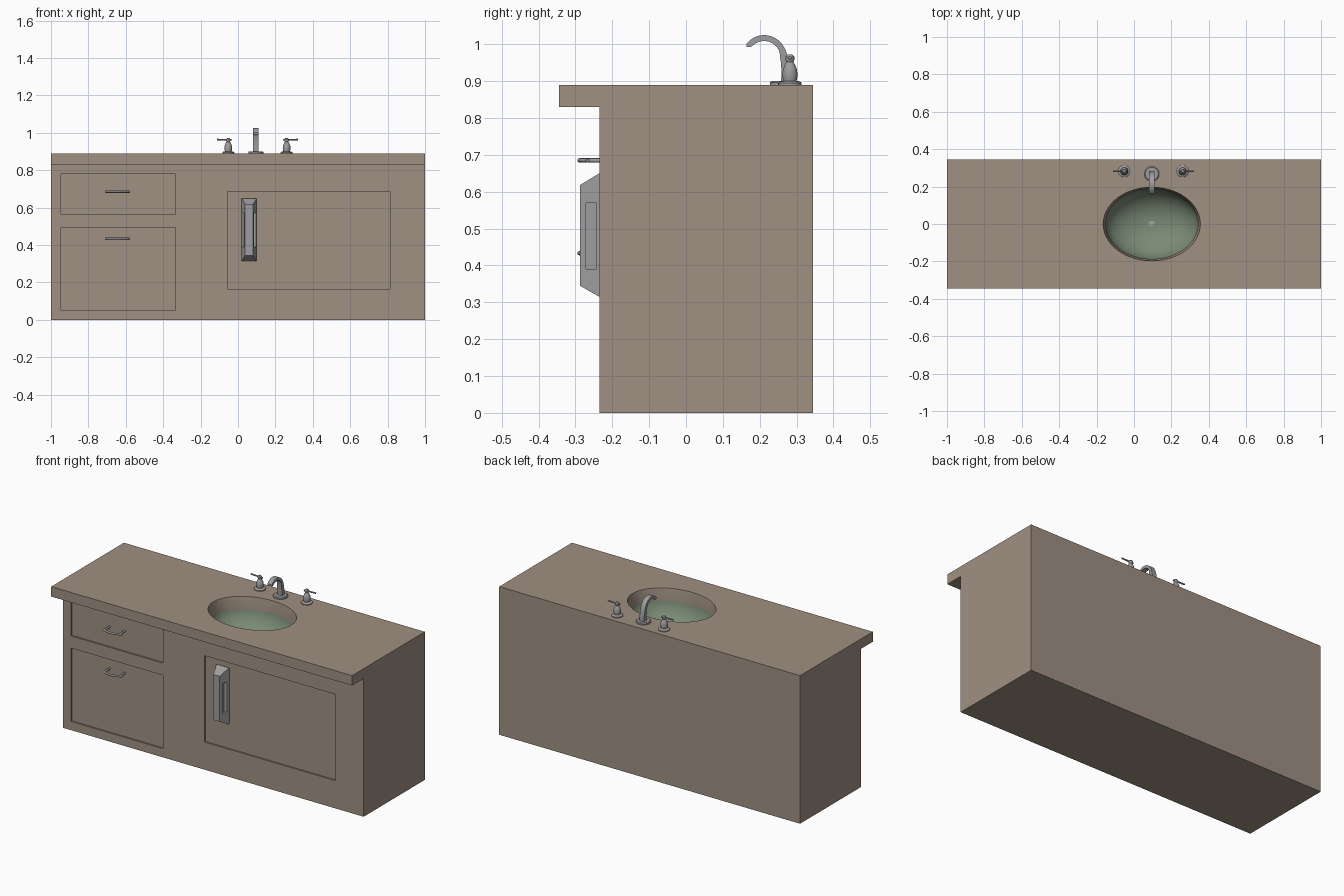
import bpy, bmesh, math
from mathutils import Vector

if "Cube" in bpy.data.objects:
    bpy.data.objects.remove(bpy.data.objects["Cube"], do_unlink=True)


def material(name, rgb):
    m = bpy.data.materials.new(name)
    m.use_nodes = True
    m.diffuse_color = (*rgb, 1)
    m.node_tree.nodes["Principled BSDF"].inputs["Base Color"].default_value = (*rgb, 1)
    return m


TAUPE = material("taupe cabinet", (0.35, 0.28, 0.225))
GREEN = material("sage basin", (0.195, 0.258, 0.18))
METAL = material("grey metal", (0.34, 0.34, 0.35))


def finish(name, bm, mat, smooth=False, normals=True):
    if normals:
        bmesh.ops.recalc_face_normals(bm, faces=bm.faces)
    me = bpy.data.meshes.new(name)
    bm.to_mesh(me)
    bm.free()
    ob = bpy.data.objects.new(name, me)
    bpy.context.collection.objects.link(ob)
    me.materials.append(mat)
    if smooth:
        bpy.ops.object.select_all(action="DESELECT")
        bpy.context.view_layer.objects.active = ob
        ob.select_set(True)
        bpy.ops.object.shade_smooth_by_angle(angle=math.radians(35))
    return ob


def prism(name, outline, x0, x1, mat, smooth=False):
    """Extrude a (y, z) outline from x0 to x1."""
    bm = bmesh.new()
    face = bm.faces.new([bm.verts.new((x0, y, z)) for y, z in outline])
    ext = bmesh.ops.extrude_face_region(bm, geom=[face])
    moved = [v for v in ext["geom"] if isinstance(v, bmesh.types.BMVert)]
    bmesh.ops.translate(bm, verts=moved, vec=(x1 - x0, 0, 0))
    return finish(name, bm, mat, smooth)


def lathe(name, profile, center, mat, scale=(1, 1), steps=32, closed=True):
    """Revolve (radius, z) points about a vertical axis, with elliptical scale."""
    bm = bmesh.new()
    rings = []
    for r, z in profile:
        ring = []
        for i in range(steps):
            a = math.tau * i / steps
            ring.append(bm.verts.new((center[0] + r * scale[0] * math.cos(a),
                                      center[1] + r * scale[1] * math.sin(a), z)))
        rings.append(ring)
    for low, high in zip(rings, rings[1:]):
        for i in range(steps):
            j = (i + 1) % steps
            bm.faces.new((low[i], low[j], high[j], high[i]))
    bm.faces.new(rings[0][::-1])
    if closed:
        bm.faces.new(rings[-1])
    return finish(name, bm, mat, True, closed)


def tube(name, points, radius, mat):
    """Round bar through a few points."""
    cu = bpy.data.curves.new(name, "CURVE")
    cu.dimensions = "3D"
    cu.bevel_depth = radius
    cu.bevel_resolution = 2
    cu.use_fill_caps = True
    sp = cu.splines.new("POLY")
    sp.points.add(len(points) - 1)
    for p, co in zip(sp.points, points):
        p.co = (*co, 1)
    ob = bpy.data.objects.new(name, cu)
    cu.materials.append(mat)
    bpy.context.collection.objects.link(ob)


def cut(ob, cutter):
    mod = ob.modifiers.new("cut", "BOOLEAN")
    mod.object = cutter
    mod.solver = "EXACT"
    bpy.context.view_layer.objects.active = ob
    bpy.ops.object.modifier_apply(modifier=mod.name)
    bpy.data.objects.remove(cutter, do_unlink=True)


# Cabinet body with overhanging counter
FRONT, BACK, TOP, UNDER = -0.235, 0.345, 0.89, 0.83
cabinet = prism("cabinet", [(FRONT, 0), (BACK, 0), (BACK, TOP), (-0.345, TOP),
                            (-0.345, UNDER), (FRONT, UNDER)], -1, 1, TAUPE)

# Shallow recessed drawer and door panels
RECESS = 0.01
for x0, x1, z0, z1 in [(-0.947, -0.335, 0.566, 0.78), (-0.947, -0.335, 0.052, 0.493),
                       (-0.057, 0.814, 0.166, 0.685)]:
    y0, y1 = FRONT - 0.02, FRONT + RECESS
    cut(cabinet, prism("panel_cutter", [(y0, z0), (y1, z0), (y1, z1), (y0, z1)], x0, x1, TAUPE))

# Elliptical opening and basin
SINK, OVAL = (0.095, 0), (0.26, 0.197)
cut(cabinet, lathe("sink_cutter", [(0.95, 0.6), (0.95, UNDER), (1.0, TOP), (1.0, 0.95)],
                   SINK, TAUPE, OVAL, 48))
bowl = [(0.06, 0.68)]
for i in range(1, 11):
    a = math.pi / 2 * i / 10
    bowl.append((0.06 + 0.9 * math.sin(a), 0.84 - 0.16 * math.cos(a)))
lathe("basin", bowl, SINK, GREEN, OVAL, 48, closed=False)
lathe("drain", [(0.017, 0.675), (0.017, 0.684), (0.012, 0.686)], SINK, METAL, steps=16)

# Faucet: base plate and arched flat spout
lathe("faucet_base", [(0.04, TOP), (0.04, 0.897), (0.035, 0.901)], (SINK[0], 0.268), METAL)
path = [(0.271, 0.895), (0.271, 0.93), (0.268, 0.955)]
for i in range(13):
    a = math.radians(5 + 135 * i / 12)
    path.append((0.212 + 0.053 * math.cos(a), 0.964 + 0.053 * math.sin(a)))
path.append((0.172, 0.993))
outer, inner = [], []
for i, p in enumerate(path):
    before, after = path[max(i - 1, 0)], path[min(i + 1, len(path) - 1)]
    t = Vector((after[0] - before[0], after[1] - before[1])).normalized()
    half = 0.013 - 0.005 * min(1, i / 5)
    outer.append((p[0] + t.y * half, p[1] - t.x * half))
    inner.append((p[0] - t.y * half, p[1] + t.x * half))
prism("faucet_spout", outer + inner[::-1], SINK[0] - 0.015, SINK[0] + 0.015, METAL, True)

# Tap handles with levers pointing outward
tap = [(0.032, TOP), (0.032, 0.895), (0.027, 0.899), (0.018, 0.901), (0.021, 0.915),
       (0.019, 0.932), (0.013, 0.947), (0.009, 0.952), (0.012, 0.958), (0.012, 0.966),
       (0.007, 0.972)]
for name, side in (("right", -1), ("left", 1)):
    x = SINK[0] + side * 0.155 if side > 0 else SINK[0] - 0.147
    if side > 0:
        x += 0.01
    lathe(name + "_tap", tap, (x, 0.282), METAL, steps=24)
    tube(name + "_tap_lever", [(x - side * 0.018, 0.282, 0.962), (x + side * 0.06, 0.282, 0.964)],
         0.0045, METAL)

# Drawer pulls: bowed bars on two posts
for name, z in (("upper", 0.685), ("lower", 0.433)):
    mid, bow = -0.645, []
    for i in range(11):
        s = -1 + 0.2 * i
        bow.append((mid + 0.064 * s, -0.289 + 0.022 * s * s, z))
    tube(name + "_drawer_pull", bow, 0.006, METAL)
    for side in (-1, 1):
        x = mid + side * 0.05
        tube(name + "_pull_post", [(x, FRONT + RECESS, z), (x, -0.275, z)], 0.006, METAL)

# Door handle: tapered block with a grip pocket in each side
bm = bmesh.new()
base = [bm.verts.new((x, FRONT + RECESS, z)) for x, z in
        ((0.02, 0.315), (0.1, 0.315), (0.1, 0.65), (0.02, 0.65))]
rim = [bm.verts.new((x, FRONT, z)) for x, z in
       ((0.02, 0.315), (0.1, 0.315), (0.1, 0.65), (0.02, 0.65))]
tip = [bm.verts.new((x, -0.288, z)) for x, z in
       ((0.038, 0.345), (0.08, 0.345), (0.08, 0.618), (0.038, 0.618))]
bm.faces.new(base)
bm.faces.new(tip)
for low, high in ((base, rim), (rim, tip)):
    for i in range(4):
        j = (i + 1) % 4
        bm.faces.new((low[i], low[j], high[j], high[i]))
handle = finish("door_handle", bm, METAL)
for side in (-1, 1):
    x0, x1 = 0.06 + side * 0.018, 0.06 + side * 0.06
    cut(handle, prism("grip_cutter", [(-0.272, 0.39), (-0.243, 0.39), (-0.243, 0.57),
                                      (-0.272, 0.57)], min(x0, x1), max(x0, x1), METAL))
